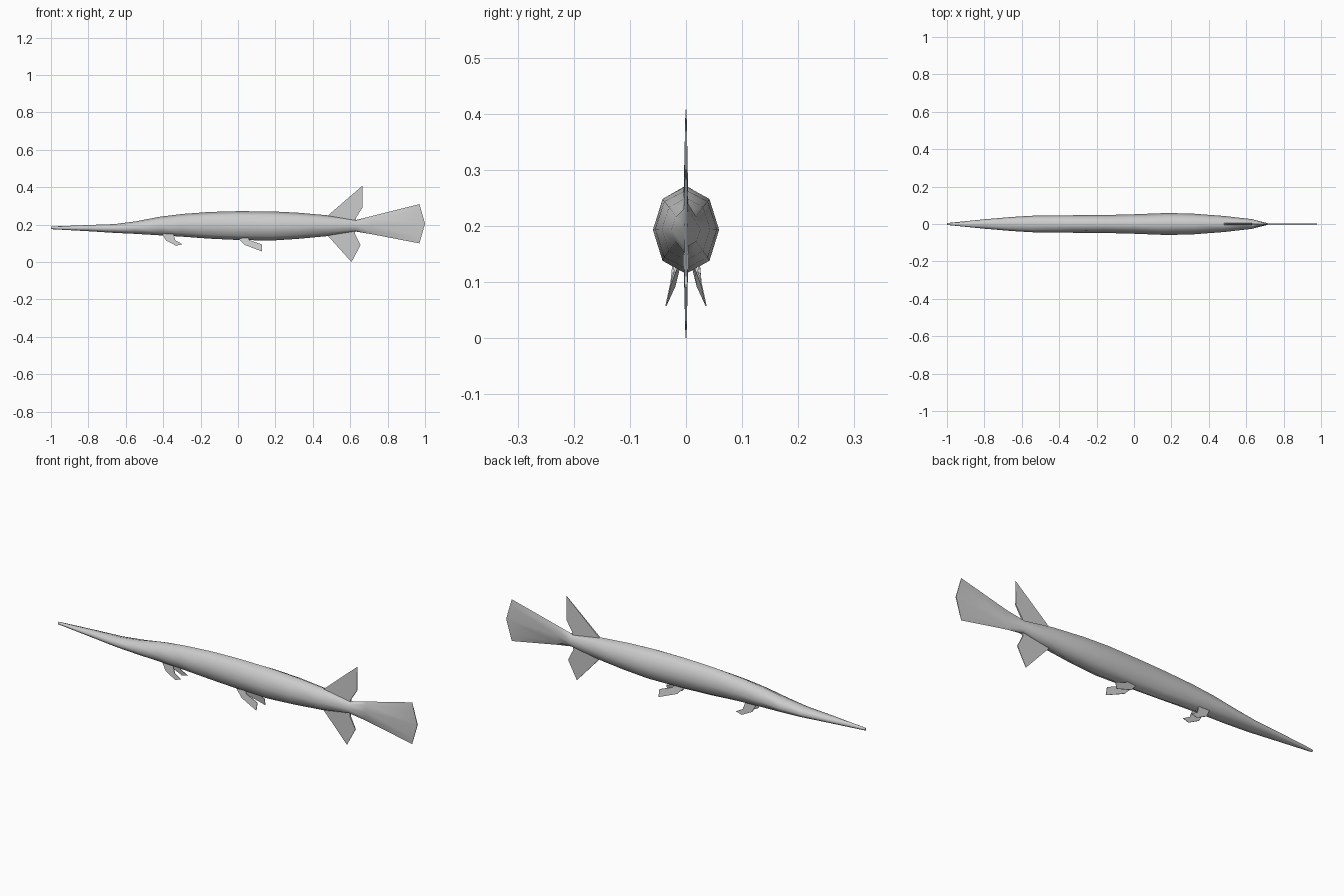
import bpy, bmesh, math

cube = bpy.data.objects.get("Cube")
if cube:
    bpy.data.objects.remove(cube, do_unlink=True)

grey = bpy.data.materials.new("plain grey")
grey.use_nodes = True
GREY = (0.6, 0.6, 0.6, 1)
grey.diffuse_color = GREY
grey.node_tree.nodes["Principled BSDF"].inputs["Base Color"].default_value = GREY


def finish(name, bm, angle):
    """Turn a bmesh into a shaded object with the grey material."""
    bmesh.ops.recalc_face_normals(bm, faces=bm.faces)
    mesh = bpy.data.meshes.new(name)
    bm.to_mesh(mesh)
    bm.free()
    mesh.materials.append(grey)
    obj = bpy.data.objects.new(name, mesh)
    bpy.context.collection.objects.link(obj)
    bpy.ops.object.select_all(action='DESELECT')
    obj.select_set(True)
    bpy.context.view_layer.objects.active = obj
    bpy.ops.object.shade_smooth_by_angle(angle=math.radians(angle))
    return obj


def loft(name, sections, sides=8):
    """Skin octagonal rings; bow pushes the middle of a ring backwards."""
    bm = bmesh.new()
    rings = []
    for x, top, bottom, half_width, bow in sections:
        mid, half = (top + bottom) / 2, (top - bottom) / 2
        ring = []
        for i in range(sides):
            a = 2 * math.pi * i / sides
            ring.append(bm.verts.new((x + bow * (1 - abs(math.sin(a))),
                                      half_width * math.cos(a),
                                      mid + half * math.sin(a))))
        rings.append(ring)
    for r, s in zip(rings, rings[1:]):
        for i in range(sides):
            j = (i + 1) % sides
            bm.faces.new((r[i], r[j], s[j], s[i]))
    bm.faces.new(rings[0])
    bm.faces.new(rings[-1])
    return finish(name, bm, 75)


def fin(name, points):
    """Thin plate from (x, y, z, half thickness) outline points."""
    bm = bmesh.new()
    a = [bm.verts.new((x, y - t, z)) for x, y, z, t in points]
    b = [bm.verts.new((x, y + t, z)) for x, y, z, t in points]
    bm.faces.new(a)
    bm.faces.new(b[::-1])
    n = len(points)
    for i in range(n):
        j = (i + 1) % n
        bm.faces.new((a[i], b[i], b[j], a[j]))
    return finish(name, bm, 30)


# Long body from snout tip to tail fin: x, top, bottom, half width, bow
loft("body_and_tail", [
    (-1.00, 0.190, 0.176, 0.005, 0),
    (-0.80, 0.198, 0.165, 0.025, 0),
    (-0.66, 0.203, 0.156, 0.037, 0),
    (-0.55, 0.217, 0.151, 0.044, 0),
    (-0.42, 0.242, 0.143, 0.046, 0),
    (-0.30, 0.257, 0.136, 0.047, 0),
    (-0.15, 0.268, 0.125, 0.048, 0),
    (0.00, 0.272, 0.118, 0.052, 0),
    (0.18, 0.271, 0.115, 0.059, 0),
    (0.32, 0.264, 0.124, 0.055, 0),
    (0.48, 0.250, 0.139, 0.043, 0),
    (0.63, 0.225, 0.163, 0.026, 0),
    (0.715, 0.246, 0.149, 0.004, 0),
    (0.97, 0.310, 0.100, 0.002, 0.03)])

# Fins on the centre line
fin("dorsal_fin", [
    (0.48, 0, 0.248, 0.004), (0.665, 0, 0.408, 0.001), (0.665, 0, 0.290, 0.002),
    (0.63, 0, 0.235, 0.004), (0.63, 0, 0.205, 0.005), (0.50, 0, 0.220, 0.005)])
fin("anal_fin", [
    (0.48, 0, 0.141, 0.004), (0.607, 0, 0.0, 0.001), (0.655, 0, 0.090, 0.002),
    (0.625, 0, 0.150, 0.004), (0.63, 0, 0.180, 0.005), (0.50, 0, 0.170, 0.005)])

# Paired belly fins, one on each side of the body
for side, s in (("right", -1), ("left", 1)):
    fin(side + "_pectoral_fin", [
        (-0.405, s * 0.021, 0.152, 0.002), (-0.385, s * 0.024, 0.115, 0.002),
        (-0.33, s * 0.028, 0.087, 0.001), (-0.298, s * 0.027, 0.096, 0.001),
        (-0.335, s * 0.024, 0.116, 0.002), (-0.345, s * 0.021, 0.150, 0.002)])
    fin(side + "_pelvic_fin", [
        (0.00, s * 0.012, 0.128, 0.002), (0.035, s * 0.021, 0.092, 0.002),
        (0.128, s * 0.036, 0.057, 0.001), (0.128, s * 0.028, 0.094, 0.001),
        (0.06, s * 0.020, 0.118, 0.002), (0.055, s * 0.016, 0.130, 0.002)])
